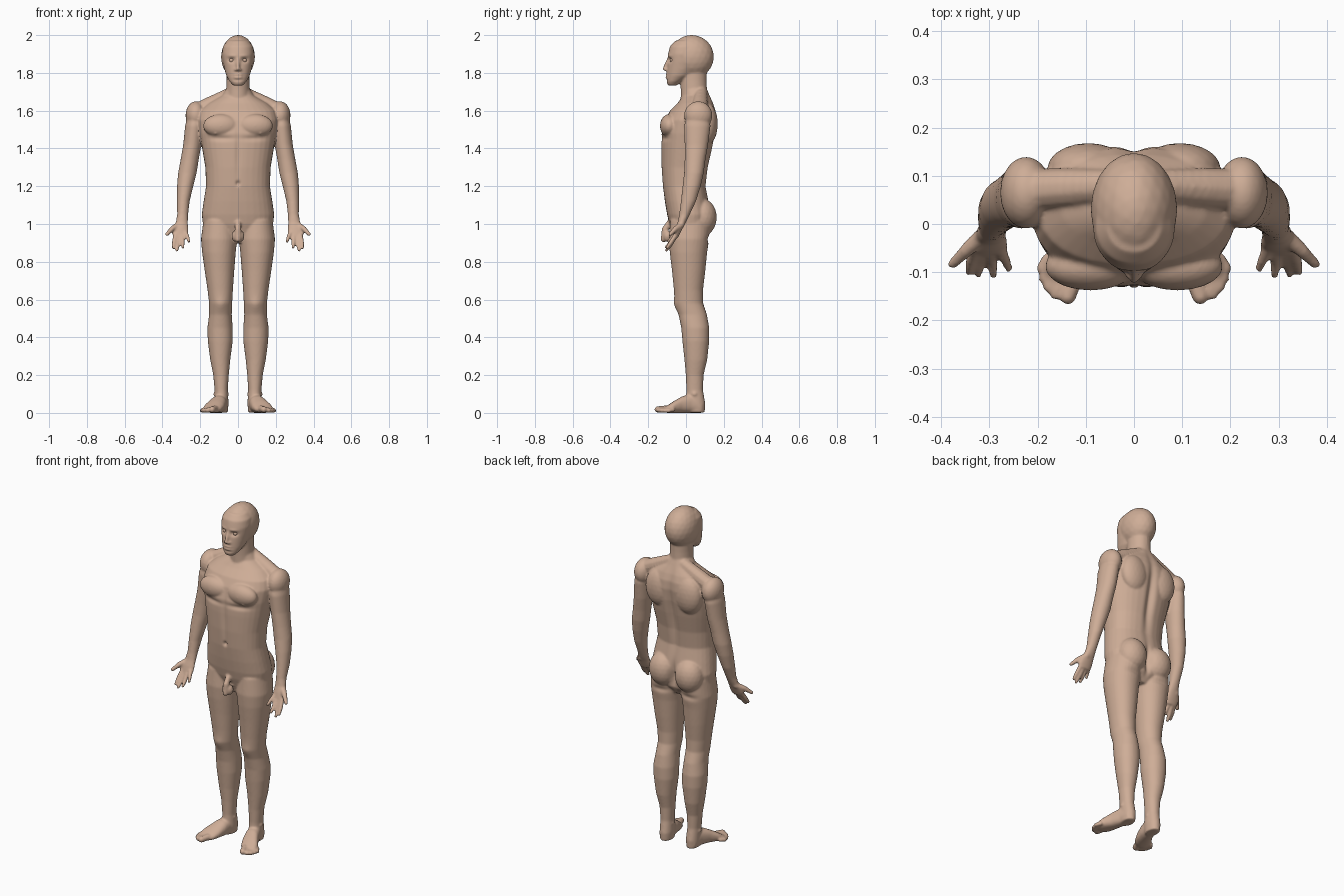
import bpy, bmesh, math
from mathutils import Matrix, Vector

bm = bmesh.new()


def power(c, e):
    return math.copysign(abs(c) ** e, c)


def loft(rings, plane="xy", side=1, squareness=2.3, n=32):
    """Closed loft through (x, y, z, ra, rb) superellipse rings."""
    loops = []
    for x, y, z, ra, rb in rings:
        loop = []
        for i in range(n):
            t = 2 * math.pi * i / n
            a = ra * power(math.cos(t), 2 / squareness)
            b = rb * power(math.sin(t), 2 / squareness)
            p = (x + a, y + b, z) if plane == "xy" else (x + a, y, z + b)
            loop.append(bm.verts.new((p[0] * side, p[1], p[2])))
        loops.append(loop)
    for l0, l1 in zip(loops, loops[1:]):
        for i in range(n):
            j = (i + 1) % n
            bm.faces.new((l0[i], l0[j], l1[j], l1[i]))
    bm.faces.new(loops[0])
    bm.faces.new(loops[-1])


def front_back(rows):
    """(z, half width, front y, back y) -> loft rings."""
    return [(0, (f + b) / 2, z, w, (b - f) / 2) for z, w, f, b in rows]


def blob(c, r, side=1, sub=3):
    m = Matrix.Translation((c[0] * side, c[1], c[2])) @ Matrix.Diagonal((*r, 1))
    bmesh.ops.create_icosphere(bm, subdivisions=sub, radius=1, matrix=m)


def tube(points, side=1, steps=6):
    """Rounded chain through (x, y, z, r) points."""
    for p, q in zip(points, points[1:]):
        for i in range(steps + 1):
            x, y, z, r = (a + (b - a) * i / steps for a, b in zip(p, q))
            blob((x, y, z), (r, r, r), side, 2)


# torso
loft(front_back([
    (.90, .06, -.05, .08), (.95, .15, -.07, .115), (1.0, .186, -.088, .125),
    (1.05, .192, -.10, .132), (1.12, .182, -.112, .12), (1.2, .169, -.123, .105),
    (1.3, .173, -.13, .117), (1.4, .19, -.132, .14), (1.48, .203, -.13, .155),
    (1.55, .212, -.112, .162), (1.60, .2, -.085, .158), (1.64, .155, -.045, .145),
    (1.68, .085, -.015, .127), (1.72, .06, -.015, .11)]))

# neck, skull, face
loft(front_back([(1.60, .08, -.03, .14), (1.66, .068, -.028, .125), (1.71, .062, -.028, .112),
                 (1.76, .06, -.03, .11), (1.82, .06, -.03, .11)]), squareness=2)
blob((0, .03, 1.885), (.09, .118, .116))
loft(front_back([
    (1.733, .026, -.096, -.05), (1.755, .045, -.104, -.02), (1.785, .062, -.103, .03),
    (1.82, .072, -.101, .06), (1.86, .08, -.097, .07), (1.90, .085, -.095, .08),
    (1.94, .08, -.085, .08), (1.97, .058, -.058, .07)]), squareness=2.1)
tube([(0, -.095, 1.872, .008), (0, -.113, 1.822, .011)])
for z, r in ((1.79, .006), (1.777, .007)):
    blob((0, -.1, z), (.024, .01, r))

# simple pelvic anatomy
tube([(0, -.085, 1.01, .016), (0, -.112, .97, .018), (0, -.118, .918, .016)])

# finger and toe chains
FINGERS = [
    [(.278, -.05, .955, .013), (.265, -.078, .925, .011), (.26, -.092, .908, .009)],
    [(.296, -.056, .94, .013), (.293, -.082, .9, .012), (.292, -.106, .877, .009)],
    [(.314, -.056, .935, .013), (.32, -.082, .89, .012), (.323, -.104, .861, .009)],
    [(.33, -.053, .945, .013), (.339, -.08, .903, .012), (.343, -.1, .875, .009)],
    [(.315, -.025, .995, .018), (.348, -.055, .975, .015), (.376, -.083, .946, .011)]]
TOES = [(.122, -.11, .137, -.15, .018), (.144, -.105, .162, -.144, .014),
        (.158, -.095, .177, -.13, .013), (.17, -.085, .187, -.112, .012),
        (.178, -.07, .192, -.092, .012)]

for s in (1, -1):
    # trapezius, deltoid, chest, shoulder blade, buttock
    tube([(.04, .08, 1.69, .035), (.14, .075, 1.636, .043), (.22, .07, 1.595, .045)], s)
    blob((.224, .065, 1.575), (.054, .075, .075), s)
    blob((.09, -.088, 1.52), (.095, .05, .062), s)
    blob((.095, .115, 1.53), (.085, .053, .11), s)
    blob((.085, .085, 1.035), (.085, .078, .1), s)
    blob((.014, -.098, .935), (.02, .022, .03), s)
    blob((.011, -.105, 1.816), (.009, .009, .007), s)
    # arm and palm
    loft([(.222, .065, 1.62, .035, .05), (.232, .06, 1.52, .048, .07), (.242, .055, 1.42, .048, .062),
          (.256, .048, 1.34, .048, .055), (.268, .042, 1.27, .049, .052), (.28, .03, 1.2, .043, .048),
          (.29, .013, 1.12, .034, .04), (.293, -.008, 1.05, .029, .028), (.297, -.022, 1.01, .032, .022),
          (.304, -.036, .98, .041, .02), (.306, -.048, .95, .044, .017), (.306, -.056, .928, .036, .014)],
         side=s, squareness=2)
    for f in FINGERS:
        tube(f, s)
    # leg
    loft([(.098, .022, 1.02, .085, .105), (.1, .016, .92, .096, .107), (.101, .013, .85, .089, .099),
          (.098, .014, .75, .078, .088), (.094, .013, .65, .067, .077), (.092, .016, .58, .061, .075),
          (.093, .036, .52, .06, .075), (.095, .049, .45, .067, .074), (.094, .052, .38, .066, .071),
          (.094, .052, .28, .053, .06), (.09, .046, .2, .041, .047), (.089, .046, .12, .035, .044),
          (.087, .05, .05, .037, .052), (.087, .051, .002, .033, .048)], side=s, squareness=2.1)
    # ankle bones, foot, toes
    blob((.09, .045, .1), (.042, .025, .022), s)
    loft([(.088, .085, .033, .03, .033), (.093, .03, .05, .037, .05), (.106, -.02, .044, .044, .044),
          (.125, -.065, .031, .052, .031), (.138, -.098, .02, .05, .02), (.142, -.115, .016, .04, .014)],
         "xz", s)
    for x0, y0, x1, y1, r in TOES:
        tube([(x0, y0, r + .004, r), (x1, y1, r, r)], s)

bmesh.ops.recalc_face_normals(bm, faces=bm.faces)
mesh = bpy.data.meshes.new("body")
bm.to_mesh(mesh)
bm.free()
body = bpy.data.objects.new("body", mesh)
bpy.context.collection.objects.link(body)
bpy.context.view_layer.objects.active = body
body.select_set(True)

# fuse all forms into one skin
fuse = body.modifiers.new("fuse", "REMESH")
fuse.mode = "VOXEL"
fuse.voxel_size = .0055
soften = body.modifiers.new("soften", "SMOOTH")
soften.factor = .5
soften.iterations = 7
for name in ("fuse", "soften"):
    bpy.ops.object.modifier_apply(modifier=name)

# sculpt strokes: centre, radii, push along y (mirrored by |x|)
STROKES = [
    ((0, .15, 1.40), (.022, .08, .2), -.02),         # spine
    ((0, .14, 1.02), (.016, .06, .07), -.025),       # buttock cleft
    ((.09, .12, .92), (.06, .05, .016), -.008),      # buttock fold
    ((0, -.13, 1.37), (.013, .05, .14), .007),       # midline
    ((0, -.125, 1.215), (.01, .04, .012), .012),     # navel
    ((.09, -.13, 1.453), (.07, .05, .013), .008),    # chest fold
    ((.12, -.12, 1.478), (.007, .04, .007), -.004),  # nipple
    ((.034, -.09, 1.868), (.018, .03, .012), .014),  # eye socket
    ((.034, -.09, 1.89), (.025, .03, .007), -.004),  # brow
    ((0, -.105, 1.784), (.024, .03, .004), .005),    # mouth
    ((0, -.1, 1.762), (.03, .03, .006), .004),       # chin crease
    ((.092, -.055, .57), (.028, .04, .035), -.006)]  # kneecap
for v in body.data.vertices:
    p = Vector((abs(v.co.x), v.co.y, v.co.z))
    for c, r, push in STROKES:
        d = sum(((p[i] - c[i]) / r[i]) ** 2 for i in range(3))
        if d < 6:
            v.co.y += push * math.exp(-d)
    v.co.z = max(v.co.z, 0)

skin = bpy.data.materials.new("skin")
skin.diffuse_color = (.62, .42, .31, 1)
body.data.materials.clear()
body.data.materials.append(skin)
bpy.ops.object.shade_smooth()

# eyes
for s, name in ((1, "left_eye"), (-1, "right_eye")):
    bpy.ops.mesh.primitive_uv_sphere_add(segments=16, ring_count=10, radius=.013,
                                         location=(.034 * s, -.072, 1.867))
    eye = bpy.context.object
    eye.name = name
    eye.data.materials.append(skin)
    bpy.ops.object.shade_smooth()
